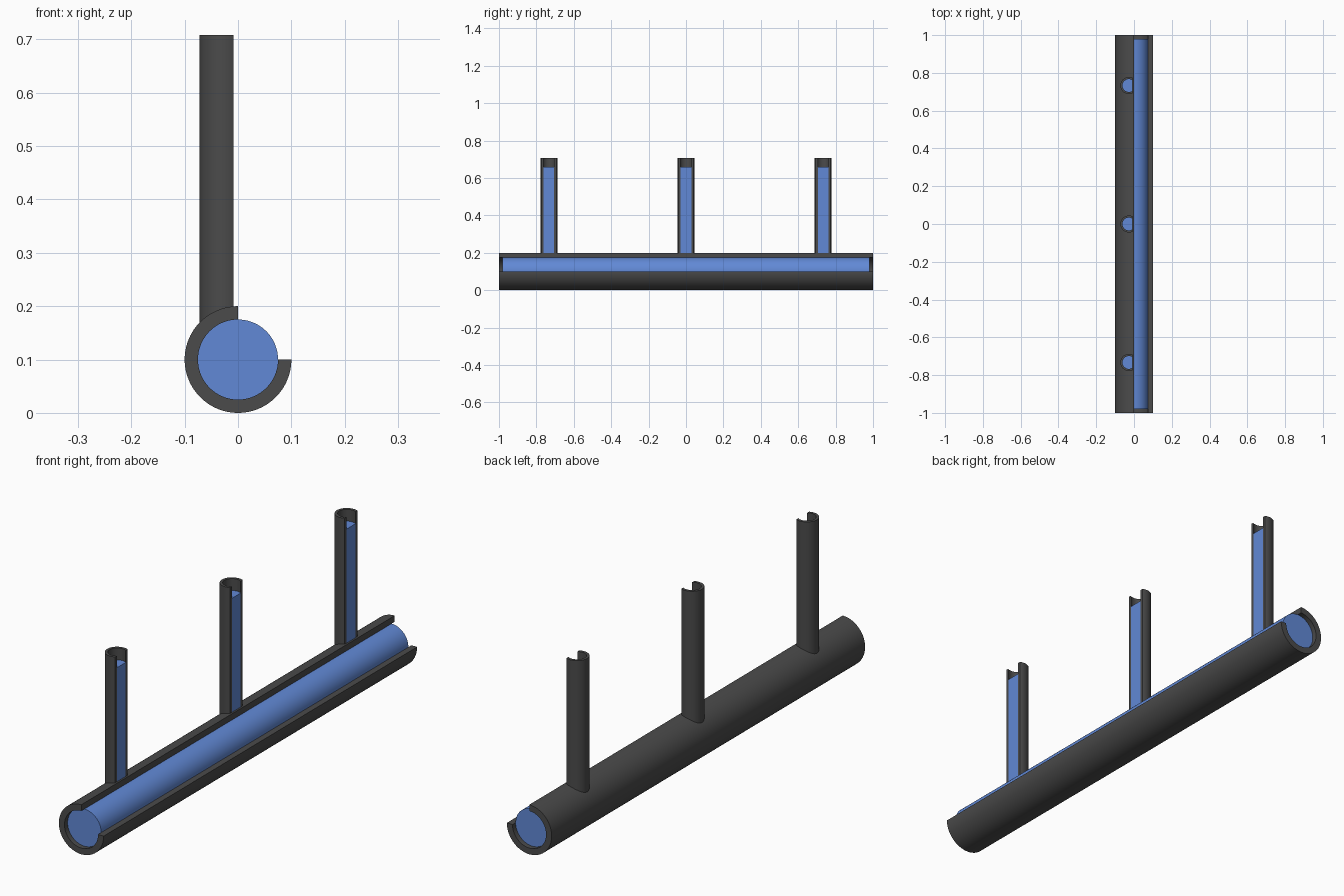
import bpy, bmesh, math
from mathutils import Matrix, Vector

if "Cube" in bpy.data.objects:
    bpy.data.objects.remove(bpy.data.objects["Cube"])


def material(name, rgb):
    m = bpy.data.materials.new(name)
    m.diffuse_color = (*rgb, 1)
    m.use_nodes = True
    m.node_tree.nodes["Principled BSDF"].inputs["Base Color"].default_value = m.diffuse_color
    return m


dark = material("charcoal", (0.07, 0.07, 0.07))
blue = material("fluid_blue", (0.12, 0.25, 0.67))


def arc(r, a0, a1, n):
    return [(r * math.cos(a0 + (a1 - a0) * i / n), r * math.sin(a0 + (a1 - a0) * i / n))
            for i in range(n + 1)]


def finish(name, bm, mat):
    bmesh.ops.recalc_face_normals(bm, faces=bm.faces)
    me = bpy.data.meshes.new(name)
    bm.to_mesh(me)
    bm.free()
    ob = bpy.data.objects.new(name, me)
    bpy.context.collection.objects.link(ob)
    me.materials.append(mat)
    bpy.ops.object.select_all(action='DESELECT')
    ob.select_set(True)
    bpy.context.view_layer.objects.active = ob
    bpy.ops.object.shade_smooth_by_angle(angle=math.radians(30))
    return ob


def open_pipe(name, outer, inner, length, matrix):
    """Extrude an open ring section (matching outer and inner arcs) along local z."""
    bm = bmesh.new()
    a = [bm.verts.new((x, y, 0)) for x, y in outer]
    b = [bm.verts.new((x, y, 0)) for x, y in inner]
    faces = [bm.faces.new((a[i], a[i + 1], b[i + 1], b[i])) for i in range(len(a) - 1)]
    extrude(bm, faces, length, matrix)
    return finish(name, bm, dark)


def rod(name, outline, length, matrix):
    """Extrude a closed outline along local z."""
    bm = bmesh.new()
    face = bm.faces.new([bm.verts.new((x, y, 0)) for x, y in outline])
    extrude(bm, [face], length, matrix)
    return finish(name, bm, blue)


def extrude(bm, faces, length, matrix):
    geo = bmesh.ops.extrude_face_region(bm, geom=faces, use_keep_orig=True)["geom"]
    top = [g for g in geo if isinstance(g, bmesh.types.BMVert)]
    bmesh.ops.translate(bm, verts=top, vec=(0, 0, length))
    bmesh.ops.transform(bm, matrix=matrix, verts=bm.verts)


def along_y(y0):
    # local x -> x, local y -> z, local z -> -y
    return Matrix.Translation((0, y0, 0.1)) @ Matrix.Rotation(math.pi / 2, 4, 'X')


# main pipe with its upper right quarter cut away, and the fluid core inside
q = math.pi / 2
open_pipe("main_pipe", arc(0.1, q, 4 * q, 72), arc(0.075, q, 4 * q, 72), 2.0, along_y(1))
rod("main_fluid", arc(0.075, 0, 4 * q, 96)[:-1], 1.96, along_y(0.98))

# three risers, sliced flat on the +x side, each with a fluid core
R, r, cx, cut = 0.045, 0.034, -0.027, 0.019
ao, ai = math.acos(cut / R), math.acos(cut / r)
outer = arc(R, ao, 2 * math.pi - ao, 48)
inner = arc(r, ai, 2 * math.pi - ai, 48)
for label, y in (("front", -0.733), ("middle", 0), ("back", 0.733)):
    base = Matrix.Translation((cx, y, 0.14))
    open_pipe(label + "_riser_pipe", outer, inner, 0.568, base)
    rod(label + "_riser_fluid", inner, 0.52, base)
